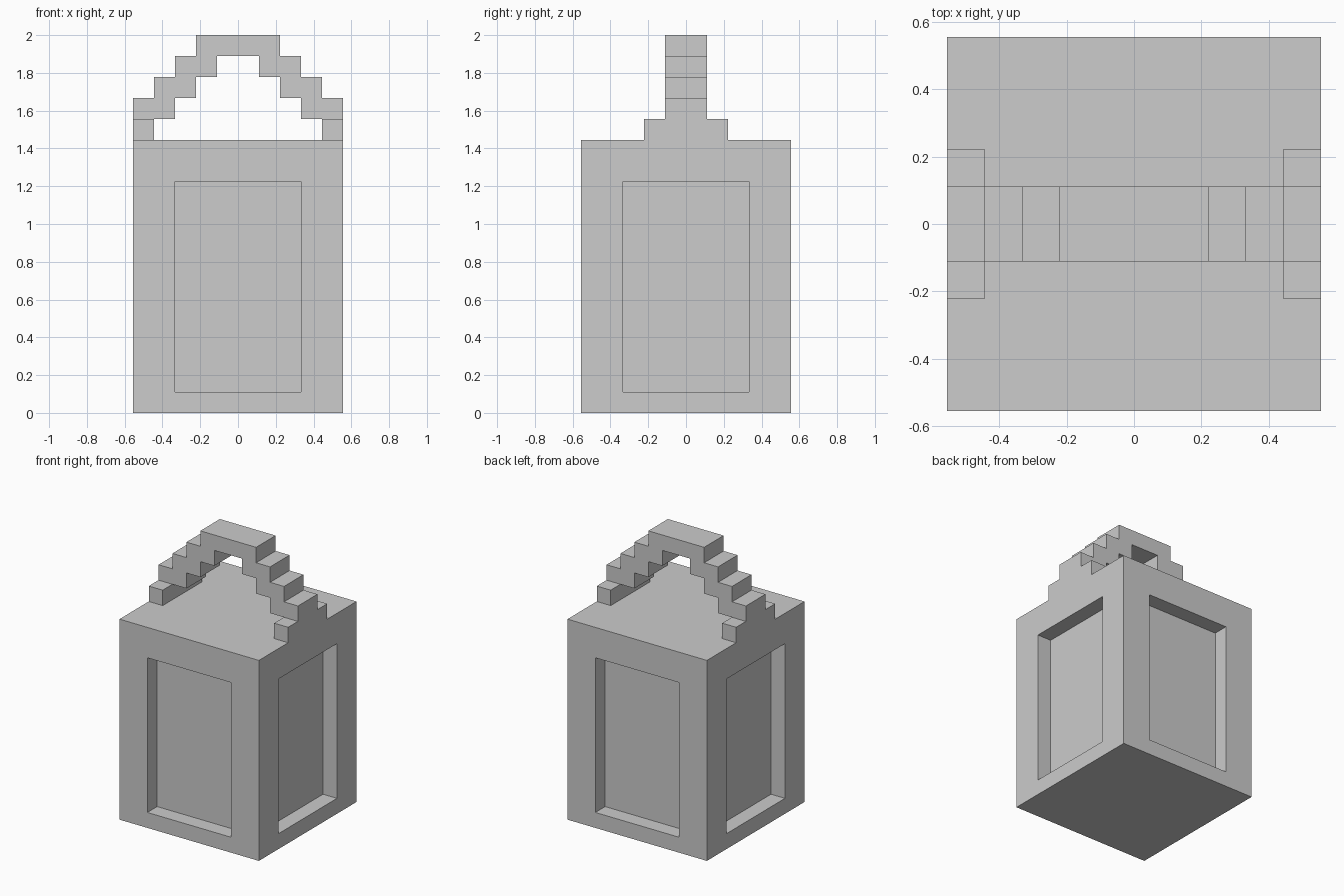
import bpy
import bmesh
from mathutils import Vector

if "Cube" in bpy.data.objects:
    bpy.data.objects.remove(bpy.data.objects["Cube"], do_unlink=True)

U = 1 / 9  # one grid block

grey = bpy.data.materials.new("light grey")
grey.use_nodes = True
colour = (0.604, 0.604, 0.604, 1)
grey.diffuse_color = colour
grey.node_tree.nodes["Principled BSDF"].inputs["Base Color"].default_value = colour


def add_object(name, bm):
    bmesh.ops.recalc_face_normals(bm, faces=bm.faces)
    mesh = bpy.data.meshes.new(name)
    bm.to_mesh(mesh)
    bm.free()
    mesh.materials.append(grey)
    obj = bpy.data.objects.new(name, mesh)
    bpy.context.collection.objects.link(obj)


def box(bm, low, high):
    """Add a box between two corners given in blocks."""
    low, high = Vector(low) * U, Vector(high) * U
    verts = bmesh.ops.create_cube(bm, size=1)["verts"]
    bmesh.ops.scale(bm, vec=high - low, verts=verts)
    bmesh.ops.translate(bm, vec=(low + high) / 2, verts=verts)
    bm.normal_update()


# Body: a tall block with a recessed panel in each of the four walls
bm = bmesh.new()
box(bm, (-5, -5, 0), (5, 5, 13))
walls = [f for f in bm.faces if abs(f.normal.z) < 0.5]
bmesh.ops.inset_individual(bm, faces=walls, thickness=2 * U, use_even_offset=True)
for wall in walls:
    for v in wall.verts:
        v.co.z = U if v.co.z < 6 * U else 11.03 * U
bm.normal_update()
for panel in bmesh.ops.extrude_discrete_faces(bm, faces=walls)["faces"]:
    bmesh.ops.translate(bm, vec=-panel.normal * U, verts=panel.verts)
add_object("lantern_body", bm)

# Feet that join the handle to the body
for name, side in (("handle_foot_left", 1), ("handle_foot_right", -1)):
    bm = bmesh.new()
    x = sorted((4 * side, 5 * side))
    box(bm, (x[0], -2, 13), (x[1], 2, 14))
    add_object(name, bm)

# Handle: a stepped arch outline, mirrored and extruded
half = [(5, 14)]
for step in range(3):
    half += [(5 - step, 15 + step), (4 - step, 15 + step)]
half += [(2, 18)]
inner = [(1, 17)]
for step in range(3):
    inner += [(1 + step, 16 - step), (2 + step, 16 - step)]
inner = inner[:-1]
outline = half + [(-x, z) for x, z in reversed(half)]
outline += [(-x, z) for x, z in reversed(inner)] + inner
bm = bmesh.new()
face = bm.faces.new([bm.verts.new((x * U, -U, z * U)) for x, z in outline])
extruded = bmesh.ops.extrude_face_region(bm, geom=[face])["geom"]
moved = [g for g in extruded if isinstance(g, bmesh.types.BMVert)]
bmesh.ops.translate(bm, vec=(0, 2 * U, 0), verts=moved)
add_object("stepped_handle", bm)
